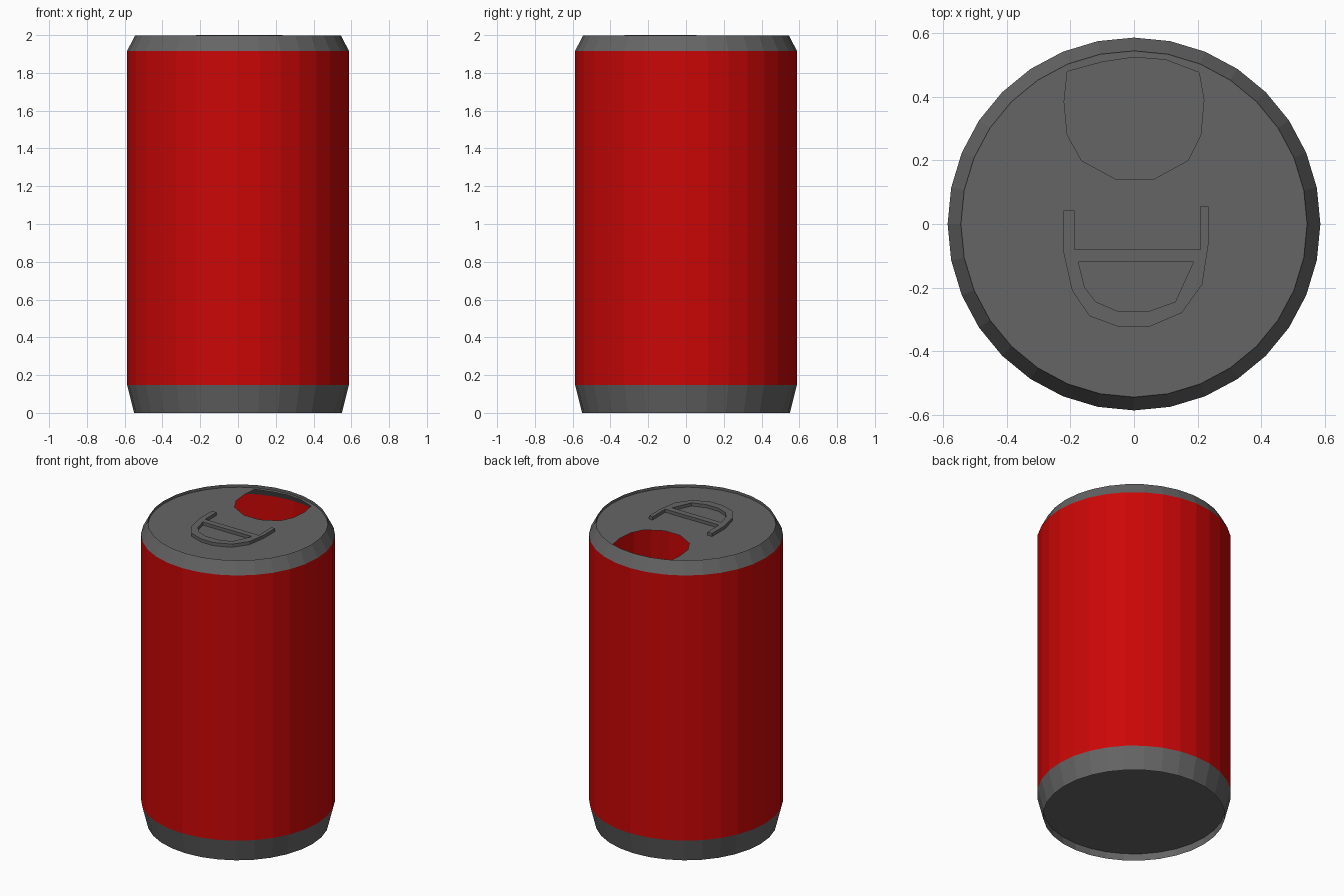
import bpy
import bmesh
from math import cos, sin, tau
from mathutils import Vector

SIDES = 32
LID_Z, RIM_Z, TAB_Z = 1.979, 1.998, 2.0
SHOULDER_Z, BASE_Z, FLOOR_Z = 1.917, 0.148, 0.047
BODY_R, LID_R, FOOT_R = 0.587, 0.545, 0.55

cube = bpy.data.objects.get("Cube")
if cube:
    bpy.data.objects.remove(cube, do_unlink=True)


def make_material(name, rgb):
    mat = bpy.data.materials.new(name)
    mat.use_nodes = True
    color = (*rgb, 1.0)
    mat.diffuse_color = color
    mat.node_tree.nodes["Principled BSDF"].inputs["Base Color"].default_value = color
    return mat


red = make_material("red paint", (0.6, 0.002, 0.002))
grey = make_material("grey metal", (0.13, 0.13, 0.13))


def finish(bm, name, mat):
    mesh = bpy.data.meshes.new(name)
    bm.to_mesh(mesh)
    bm.free()
    mesh.materials.append(mat)
    obj = bpy.data.objects.new(name, mesh)
    bpy.context.collection.objects.link(obj)
    return obj


def circle(radius):
    return [(radius * cos(tau * i / SIDES), radius * sin(tau * i / SIDES))
            for i in range(SIDES)]


def lathe(name, profile, mat, cap_bottom=False):
    """Stack rings of (radius, z) into a faceted open shell."""
    bm = bmesh.new()
    rings = [[bm.verts.new((x, y, z)) for x, y in circle(r)] for r, z in profile]
    for low, high in zip(rings, rings[1:]):
        for i in range(SIDES):
            j = (i + 1) % SIDES
            bm.faces.new((low[i], low[j], high[j], high[i]))
    if cap_bottom:
        bm.faces.new(rings[0][::-1])
    return finish(bm, name, mat)


def plate(name, outline, hole, z, mat, thickness=0.0):
    """Fill an outline around a hole, optionally raised to a thickness."""
    bm = bmesh.new()
    edges = []
    for loop in (outline, hole):
        verts = [bm.verts.new((x, y, z)) for x, y in loop]
        edges += [bm.edges.new((a, b)) for a, b in zip(verts, verts[1:] + verts[:1])]
    bmesh.ops.triangle_fill(bm, edges=edges, use_beauty=True, normal=Vector((0, 0, 1)))
    if thickness:
        top = bmesh.ops.extrude_face_region(bm, geom=bm.faces[:], use_keep_orig=True)
        moved = [g for g in top["geom"] if isinstance(g, bmesh.types.BMVert)]
        bmesh.ops.translate(bm, verts=moved, vec=(0, 0, thickness))
        bmesh.ops.recalc_face_normals(bm, faces=bm.faces[:])
    else:
        for face in bm.faces:
            face.normal_update()
            if face.normal.z < 0:
                face.normal_flip()
    return finish(bm, name, mat)


# Can wall, tapered foot with a recessed floor, and shoulder with a shallow inner rim
lathe("can_body", [(BODY_R, BASE_Z), (BODY_R, SHOULDER_Z)], red)
lathe("can_base", [(FOOT_R, FLOOR_Z), (FOOT_R, 0), (BODY_R, BASE_Z)], grey, cap_bottom=True)
lathe("can_shoulder", [(BODY_R, SHOULDER_Z), (LID_R, RIM_Z), (LID_R, LID_Z)], grey)

# Recessed lid with the drinking opening
opening = [(-0.21, 0.48), (-0.1, 0.51), (0, 0.525), (0.1, 0.517), (0.205, 0.477),
           (0.22, 0.39), (0.21, 0.28), (0.17, 0.2), (0.06, 0.14), (-0.055, 0.14),
           (-0.165, 0.2), (-0.21, 0.28), (-0.22, 0.385)]
plate("lid", circle(LID_R), opening, LID_Z, grey)

# Pull tab with two arms and a finger hole
tab = [(-0.222, 0.042), (-0.222, -0.09), (-0.195, -0.21), (-0.14, -0.29), (-0.045, -0.325),
       (0.045, -0.325), (0.15, -0.28), (0.215, -0.19), (0.235, -0.06), (0.234, 0.055),
       (0.208, 0.055), (0.21, -0.08), (-0.187, -0.08), (-0.187, 0.042)]
finger_hole = [(-0.175, -0.12), (0.187, -0.12), (0.13, -0.245), (0.045, -0.275),
               (-0.05, -0.275), (-0.12, -0.245), (-0.155, -0.2)]
plate("pull_tab", tab, finger_hole, LID_Z, grey, TAB_Z - LID_Z)
